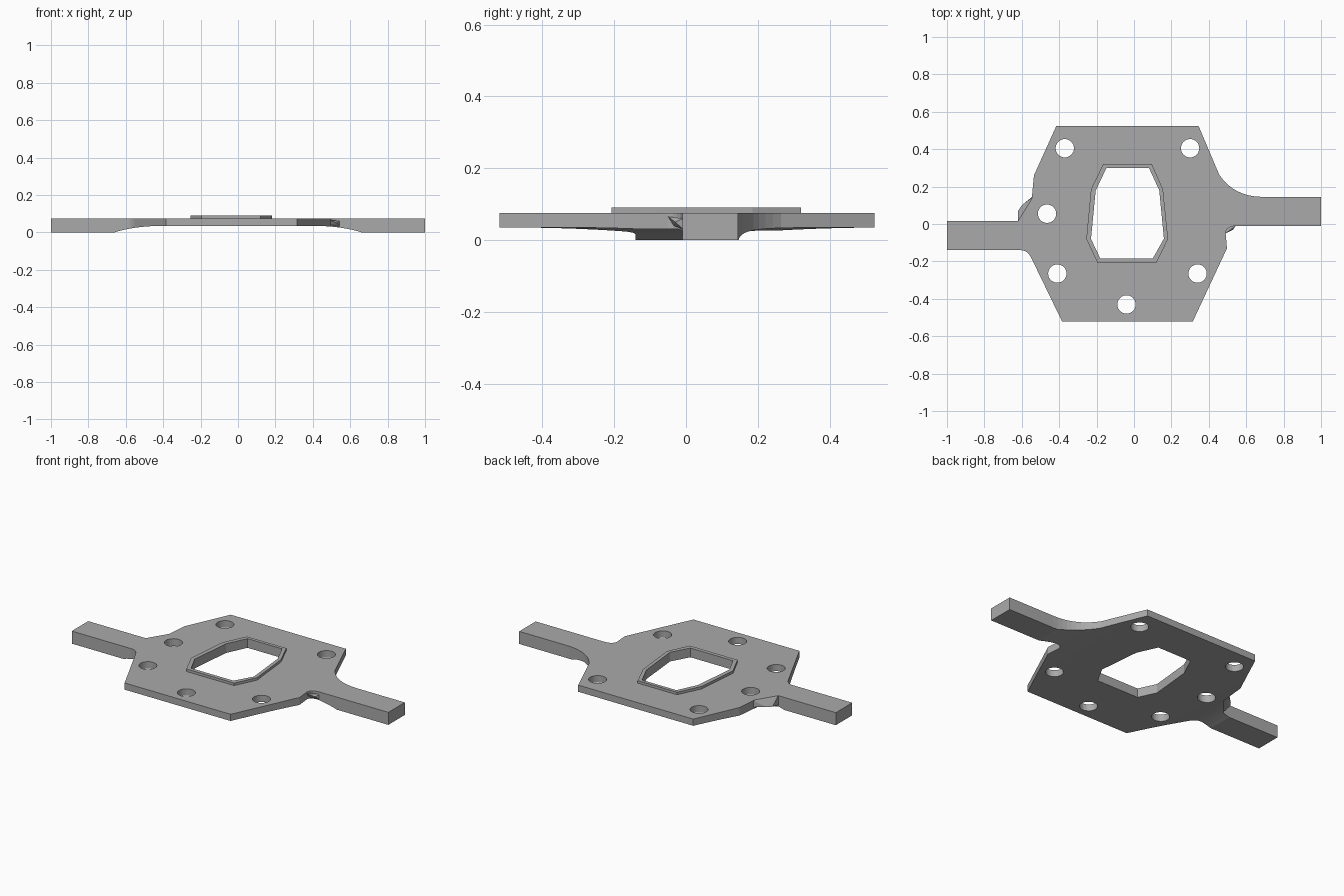
import bpy, bmesh, math
from mathutils import Vector

cube = bpy.data.objects.get("Cube")
if cube:
    bpy.data.objects.remove(cube, do_unlink=True)

grey = bpy.data.materials.new("matte grey")
grey.use_nodes = True
grey.diffuse_color = (0.4, 0.4, 0.4, 1)
grey.node_tree.nodes["Principled BSDF"].inputs["Base Color"].default_value = (0.4, 0.4, 0.4, 1)


def finish(name, bm):
    bmesh.ops.recalc_face_normals(bm, faces=bm.faces)
    mesh = bpy.data.meshes.new(name)
    bm.to_mesh(mesh)
    bm.free()
    mesh.materials.append(grey)
    obj = bpy.data.objects.new(name, mesh)
    bpy.context.collection.objects.link(obj)
    return obj


def prism(name, points, offset):
    """Extrude a closed polygon of 3D points along an offset."""
    bm = bmesh.new()
    face = bm.faces.new([bm.verts.new(p) for p in points])
    ext = bmesh.ops.extrude_face_region(bm, geom=[face])
    moved = [v for v in ext["geom"] if isinstance(v, bmesh.types.BMVert)]
    bmesh.ops.translate(bm, verts=moved, vec=offset)
    return finish(name, bm)


def slab(name, outline, z0, z1):
    return prism(name, [(x, y, z0) for x, y in outline], (0, 0, z1 - z0))


def hull(name, points):
    bm = bmesh.new()
    for p in points:
        bm.verts.new(p)
    bmesh.ops.convex_hull(bm, input=bm.verts)
    return finish(name, bm)


def bezier(a, b, c, steps=10):
    a, b, c = Vector(a), Vector(b), Vector(c)
    return [tuple(a * (1 - t) ** 2 + b * 2 * t * (1 - t) + c * t * t)
            for t in [i / steps for i in range(steps + 1)]]


def cut(obj, cutters):
    for c in cutters:
        mod = obj.modifiers.new(c.name, 'BOOLEAN')
        mod.operation = 'DIFFERENCE'
        mod.solver = 'EXACT'
        mod.object = c
        c.hide_render = True
        c.hide_set(True)


TOP, UNDER, RIM_TOP = 0.075, 0.035, 0.09

# Plate and both arms share one outline, with curved shoulders
outline = [(-0.415, 0.525), (0.345, 0.525)]
outline += bezier((0.455, 0.265), (0.535, 0.145), (0.69, 0.145))
outline += [(1, 0.145), (1, -0.01), (0.545, -0.01)]
outline += bezier((0.53, -0.012), (0.49, -0.02), (0.49, -0.05), 4)
outline += [(0.497, -0.13), (0.315, -0.52), (-0.385, -0.52)]
outline += bezier((-0.55, -0.18), (-0.57, -0.14), (-0.605, -0.14), 5)
outline += [(-1, -0.14), (-1, 0.015), (-0.62, 0.015), (-0.55, 0.10), (-0.535, 0.26)]
plate = slab("plate_with_arms", outline, 0, TOP)

# Raised rim around the window
rim_outline = [(-0.165, 0.32), (0.095, 0.32), (0.155, 0.185), (0.182, -0.08),
               (0.12, -0.208), (-0.195, -0.208), (-0.255, -0.08), (-0.23, 0.185)]
rim = slab("window_rim", rim_outline, TOP - 0.01, RIM_TOP)

# Window opening
window_outline = [(-0.147, 0.30), (0.08, 0.30), (0.135, 0.18), (0.16, -0.078),
                  (0.10, -0.185), (-0.18, -0.185), (-0.23, -0.08), (-0.205, 0.178)]
window = slab("window_cutter", window_outline, -0.1, 0.2)

# Recess under the plate, curving down to the arms
slope = bezier((0.39, UNDER), (0.55, UNDER), (0.66, 0), 12)
profile = slope + [(0.66, -0.1), (-0.66, -0.1)] + [(-x, z) for x, z in reversed(slope)]
recess = prism("underside_cutter", [(x, -0.7, z) for x, z in profile], (0, 1.4, 0))

# Screw holes
holes = []
for x, y in [(-0.37, 0.405), (0.3, 0.405), (-0.465, 0.055),
             (-0.41, -0.265), (0.34, -0.265), (-0.04, -0.43)]:
    ring = [(x + 0.049 * math.cos(i * math.tau / 32), y + 0.049 * math.sin(i * math.tau / 32))
            for i in range(32)]
    holes.append(slab("hole_cutter", ring, -0.1, 0.2))

cut(plate, [recess, window] + holes)
cut(rim, [window])

# Small sloping gussets where the arms meet the plate
hull("right_gusset", [(-0.62, 0.015, TOP), (-0.545, 0.105, TOP), (-0.54, 0.145, TOP),
                      (-0.62, 0.015, 0.02), (-0.62, 0.07, 0.03), (-0.60, 0.10, 0.034),
                      (-0.545, 0.145, UNDER), (-0.54, 0.015, UNDER)])
hull("left_gusset", [(0.545, -0.008, 0.06), (0.49, -0.008, 0.06), (0.49, -0.05, 0.065),
                     (0.545, -0.008, 0.03), (0.53, -0.03, 0.05), (0.49, -0.035, 0.04)])
